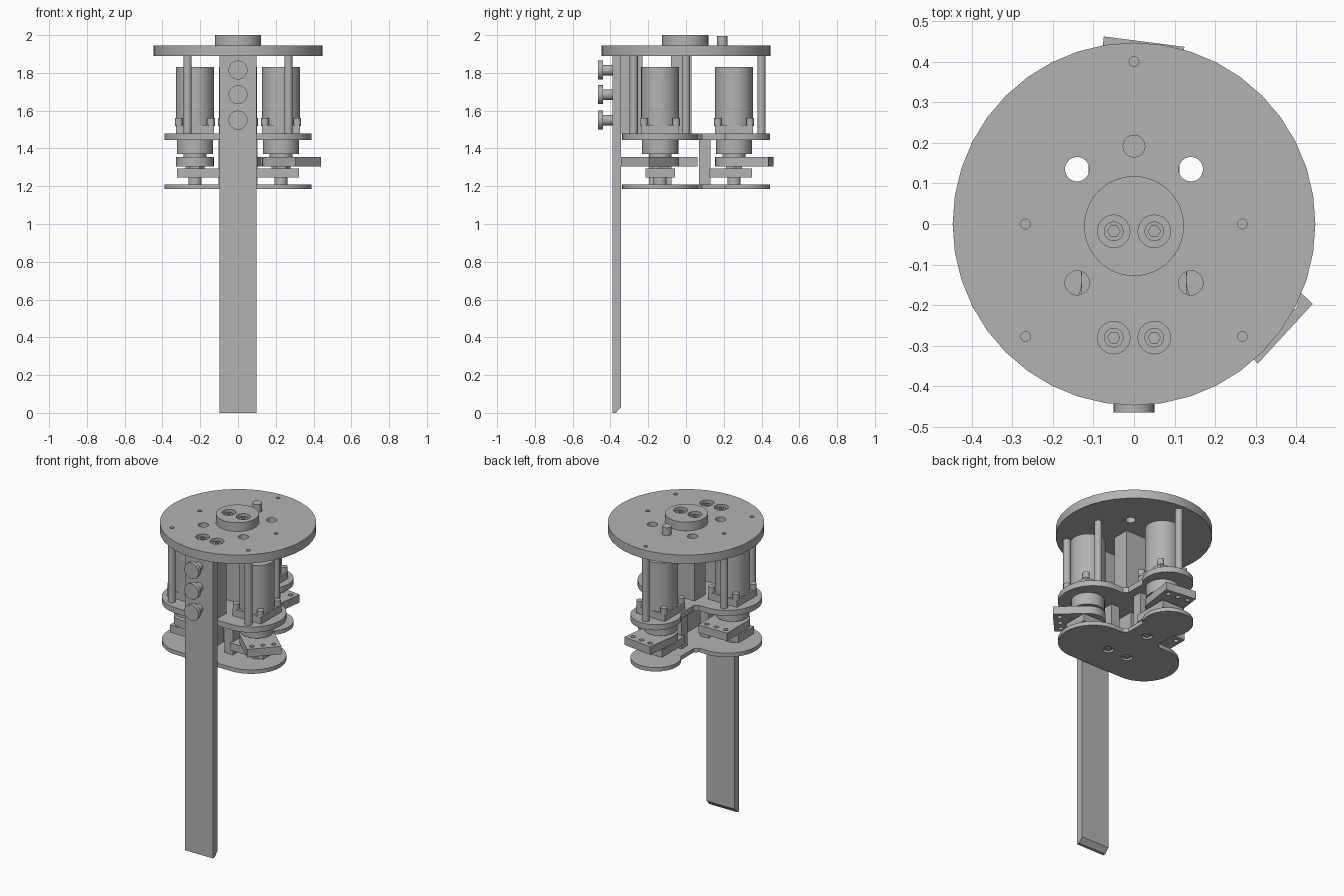
import bpy, bmesh, math
from mathutils import Matrix, Vector

cube = bpy.data.objects.get("Cube")
if cube:
    bpy.data.objects.remove(cube, do_unlink=True)

metal = bpy.data.materials.new("machined_grey")
metal.use_nodes = True
GREY = (0.45, 0.45, 0.45, 1)
metal.diffuse_color = GREY
metal.node_tree.nodes["Principled BSDF"].inputs["Base Color"].default_value = GREY


# ---- helpers ----
def finish(name, bm):
    bmesh.ops.recalc_face_normals(bm, faces=bm.faces)
    mesh = bpy.data.meshes.new(name)
    bm.to_mesh(mesh)
    bm.free()
    mesh.materials.append(metal)
    ob = bpy.data.objects.new(name, mesh)
    bpy.context.collection.objects.link(ob)
    return ob


def prism(name, outline, z0, z1):
    bm = bmesh.new()
    face = bm.faces.new([bm.verts.new((x, y, z0)) for x, y in outline])
    ext = bmesh.ops.extrude_face_region(bm, geom=[face])
    top = [v for v in ext["geom"] if isinstance(v, bmesh.types.BMVert)]
    bmesh.ops.translate(bm, verts=top, vec=(0, 0, z1 - z0))
    return finish(name, bm)


def arc(cx, cy, r, a0, a1, n):
    angles = [math.radians(a0 + (a1 - a0) * i / n) for i in range(n + 1)]
    return [(cx + r * math.cos(a), cy + r * math.sin(a)) for a in angles]


def cyl(name, x, y, r, z0, z1, n=32):
    return prism(name, arc(x, y, r, 0, 360, n)[:-1], z0, z1)


def box(name, x0, x1, y0, y1, z0, z1):
    return prism(name, [(x0, y0), (x1, y0), (x1, y1), (x0, y1)], z0, z1)


def cut(ob, cutters):
    for c in cutters:
        c.hide_render = True
        mod = ob.modifiers.new("cut", "BOOLEAN")
        mod.operation = "DIFFERENCE"
        mod.solver = "EXACT"
        mod.object = c
        bpy.context.view_layer.objects.active = ob
        bpy.ops.object.modifier_apply(modifier=mod.name)
        bpy.data.objects.remove(c, do_unlink=True)


def turn(ob, angle, x, y):
    ob.data.transform(Matrix.Translation((x, y, 0)) @ Matrix.Rotation(math.radians(angle), 4, "Z"))
    return ob


DISC_Z, DISC_TOP, MID_Z, MID_TOP = 1.89, 1.945, 1.445, 1.48
RODS = [(0.267, 0), (-0.267, 0), (0.267, -0.277), (-0.267, -0.277), (0, 0.4)]

# ---- top disc with its boss ----
disc = cyl("top_disc", 0, 0, 0.447, DISC_Z, DISC_TOP, 40)
boss = cyl("centre_boss", 0, -0.005, 0.123, DISC_TOP, 2.0, 48)
holes = [cyl("hole", s * 0.14, y, 0.03, 1.8, 2.1) for s in (-1, 1) for y in (0.135, -0.145)]
holes += [cyl("hole", x, y, 0.012, 1.9, 2.1, 16) for x, y in RODS]
holes += [cyl("hole", s * 0.05, -0.28, 0.04, DISC_TOP - 0.03, 2.1) for s in (-1, 1)]
cut(disc, holes)
cut(boss, [cyl("hole", s * 0.05, -0.018, 0.04, 1.97, 2.1) for s in (-1, 1)])
cyl("locating_pin", 0, 0.192, 0.028, DISC_TOP, 1.995)

# socket screws sunk in the disc and boss
for s in (-1, 1):
    for y, z in ((-0.28, DISC_TOP - 0.03), (-0.018, 1.97)):
        head = cyl("socket_screw", s * 0.05, y, 0.024, z, z + 0.02)
        cut(head, [cyl("socket", s * 0.05, y, 0.015, z + 0.004, z + 0.1, 6)])

# ---- mounting columns and rods ----
box("front_column", -0.08, 0.08, -0.346, -0.23, MID_TOP, DISC_Z)
box("rear_column", -0.08, 0.08, -0.08, 0.03, MID_TOP, DISC_Z)
for x, y in RODS:
    cyl("spacer_rod", x, y, 0.022, MID_TOP, DISC_Z, 20)

# ---- long front blade with a bevelled foot ----
blade = box("front_blade", -0.098, 0.098, -0.39, -0.345, 0, DISC_Z)
for v in blade.data.vertices:
    if v.co.z < 0.01 and v.co.y > -0.36:
        v.co.z = 0.03
bm = bmesh.new()
bm.from_mesh(blade.data)
foot = [v for v in bm.verts if v.co.z < 0.1]
bmesh.ops.bisect_plane(bm, geom=bm.verts[:] + bm.edges[:] + bm.faces[:],
                       plane_co=(0, -0.372, 0), plane_no=(0, 1, 0))
for v in bm.verts:
    if v.co.z < 0.1 and abs(v.co.y + 0.372) < 0.001:
        v.co.z = 0
bm.to_mesh(blade.data)
bm.free()

# ---- headed studs on the blade ----
to_front = Matrix.Rotation(math.radians(90), 4, "X")
for z in (1.815, 1.685, 1.55):
    for name, r, d0, d1 in (("stud_neck", 0.028, 0.385, 0.442), ("stud_head", 0.05, 0.44, 0.465)):
        stud = cyl(name, 0, 0, r, d0, d1)
        stud.data.transform(Matrix.Translation((0, 0, z)) @ to_front)

# ---- three-lobed plates ----
half = arc(0.19, -0.138, 0.2, -90, 90, 20) + [(0.135, 0.062), (0.112, 0.085), (0.112, 0.2)]
half += arc(0, 0.3, 0.145, -40, 90, 16)
outline = half + [(-x, y) for x, y in reversed(half[:-1])]
prism("middle_plate", outline, MID_Z, MID_TOP)
low = prism("lower_plate", outline, 1.185, 1.21)
PLATE_SCREWS = [(0.07, -0.145), (-0.07, -0.145), (0, 0.115)]
cut(low, [cyl("hole", x, y, 0.032, 1.1, 1.2) for x, y in PLATE_SCREWS])
for x, y in PLATE_SCREWS:
    cyl("plate_screw", x, y, 0.019, 1.188, 1.202, 16)

# ---- motor units: centre, outward direction, lever direction ----
UNITS = [("left", 0.228, -0.137, 0, -42.6), ("right", -0.228, -0.137, 180, 90),
         ("rear", 0, 0.254, 90, 82.7)]
for side, x, y, outward, swing in UNITS:
    cyl(side + "_motor", x, y, 0.1, MID_TOP, 1.83, 40)
    box(side + "_motor_flange", x - 0.1, x + 0.1, y - 0.1, y + 0.1, MID_TOP, 1.525)
    for sx in (-1, 1):
        for sy in (-1, 1):
            cyl(side + "_flange_screw", x + sx * 0.085, y + sy * 0.085, 0.02, 1.52, 1.56, 16)
    cyl(side + "_gear_housing", x, y, 0.096, 1.37, MID_Z, 40)
    cyl(side + "_hub", x, y, 0.06, 1.35, 1.37)
    cyl(side + "_shaft", x, y, 0.035, 1.21, 1.35, 24)
    cyl(side + "_nut", x, y, 0.05, 1.29, 1.306, 6)

    # swinging lever, round at the shaft and square at the tip
    shape = [(0.197, -0.1), (0.197, 0.1)] + arc(0, 0, 0.1, 90, 270, 16)
    lever = prism(side + "_lever", shape, 1.305, 1.355)
    cut(lever, [cyl("hole", 0.16, o, 0.014, 1.2, 1.4, 16) for o in (-0.065, 0, 0.065)])
    turn(lever, swing, x, y)

    # bearing bracket: upright post with an arm below the lever
    turn(box(side + "_bracket_post", -0.185, -0.125, -0.06, 0.06, 1.21, MID_Z), outward, x, y)
    turn(box(side + "_bracket_arm", -0.13, 0.096, -0.078, 0.078, 1.245, 1.293), outward, x, y)

# ---- smooth round sides, crisp edges ----
bpy.ops.object.select_all(action="DESELECT")
for ob in bpy.context.scene.objects:
    if ob.type == "MESH" and metal.name in ob.data.materials:
        ob.select_set(True)
        bpy.context.view_layer.objects.active = ob
bpy.ops.object.shade_smooth_by_angle(angle=math.radians(30))
